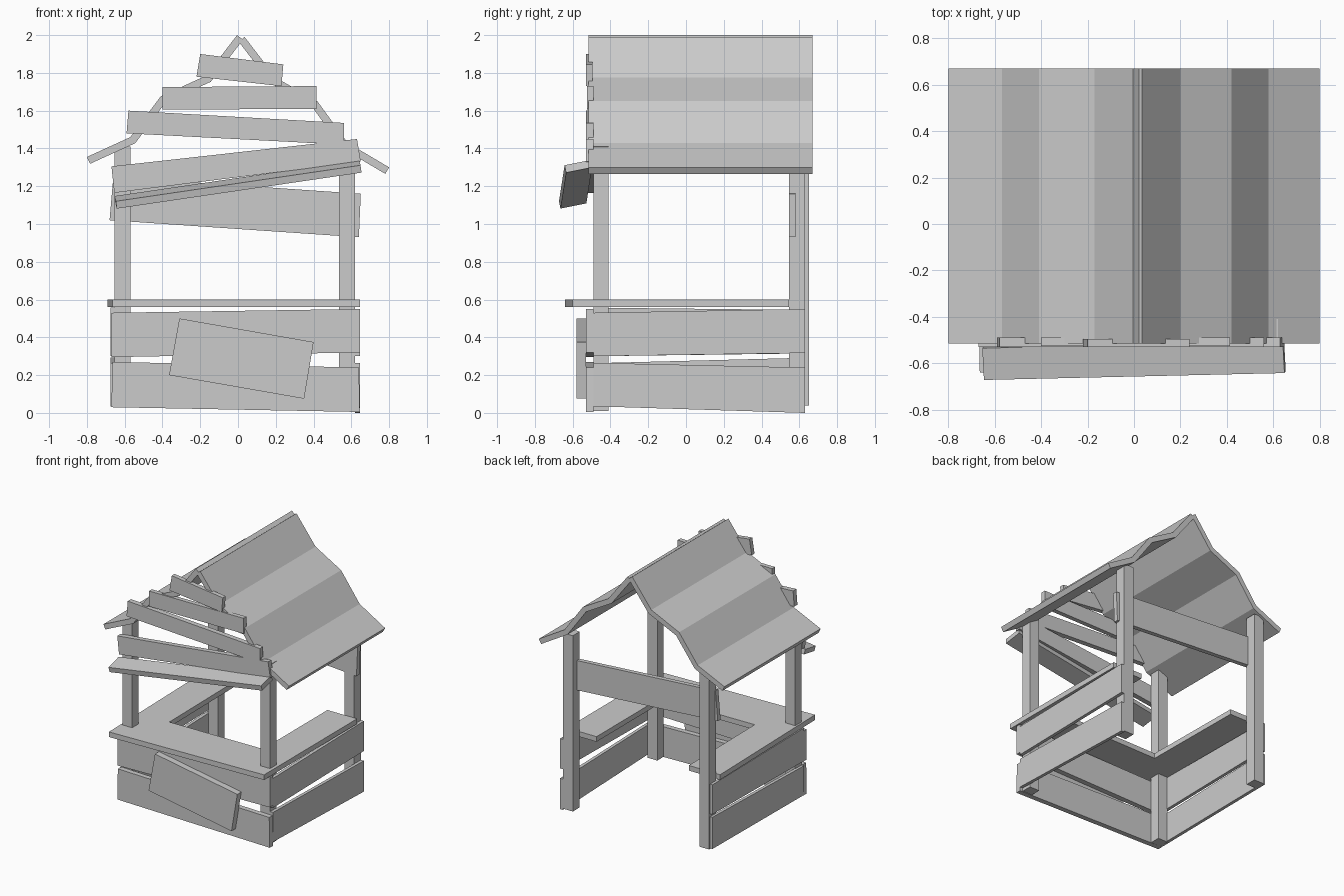
import bpy, bmesh
from mathutils import Vector

if "Cube" in bpy.data.objects:
    bpy.data.objects.remove(bpy.data.objects["Cube"])


def prism(name, pts, axis, a, b):
    """Extrude a 2D outline from a to b along an axis."""
    place = {'x': lambda p, d: (d, p[0], p[1]),
             'y': lambda p, d: (p[0], d, p[1]),
             'z': lambda p, d: (p[0], p[1], d)}[axis]
    bm = bmesh.new()
    lo = [bm.verts.new(place(p, a)) for p in pts]
    hi = [bm.verts.new(place(p, b)) for p in pts]
    bm.faces.new(lo)
    bm.faces.new(hi[::-1])
    n = len(pts)
    for i in range(n):
        j = (i + 1) % n
        bm.faces.new((lo[i], hi[i], hi[j], lo[j]))
    bmesh.ops.recalc_face_normals(bm, faces=bm.faces)
    me = bpy.data.meshes.new(name)
    bm.to_mesh(me)
    bm.free()
    ob = bpy.data.objects.new(name, me)
    bpy.context.collection.objects.link(ob)
    return ob


def thicken(path, t):
    """Closed outline of a mitred band of thickness t below a left-to-right path."""
    P = [Vector(p) for p in path]
    dirs = [(q - p).normalized() for p, q in zip(P, P[1:])]
    norms = [Vector((d.y, -d.x)) for d in dirs]
    under = []
    for i, p in enumerate(P):
        n1, n2 = norms[max(i - 1, 0)], norms[min(i, len(norms) - 1)]
        m = (n1 + n2).normalized()
        under.append(p + m * (t / m.dot(n1)))
    return P + under[::-1]


# Corner posts: x range, y range, z range
for name, x0, x1, y0, y1, z0, z1 in [
        ("front_left_post", -.655, -.57, -.49, -.41, .03, 1.41),
        ("front_right_post", .535, .62, -.49, -.41, .01, 1.41),
        ("back_left_post", -.655, -.57, .565, .65, .04, 1.40),
        ("back_right_post", .535, .62, .545, .63, .01, 1.38)]:
    prism(name, [(x0, y0), (x1, y0), (x1, y1), (x0, y1)], 'z', z0, z1)

# U-shaped counter
prism("counter", [(-.665, -.64), (.645, -.60), (.645, .545), (.39, .545), (.39, -.25),
                  (-.41, -.26), (-.42, .565), (-.69, .565)], 'z', .56, .60)

# Crooked wall boards on both sides
sides = {"right": (.62, .645), "left": (-.675, -.65)}
for name, side, pts in [
        ("lower", "right", [(-.49, .035), (.63, 0), (.63, .24), (-.49, .265)]),
        ("upper", "right", [(-.49, .30), (.63, .317), (.63, .55), (-.49, .53)]),
        ("lower", "left", [(-.49, .035), (.64, .045), (.64, .292), (-.49, .263)]),
        ("upper", "left", [(-.49, .30), (.64, .315), (.64, .545), (-.49, .557)])]:
    prism(f"{side}_{name}_board", pts, 'x', *sides[side])

# Front wall boards, gable boards, loose sign plank and back cross board
for name, pts, y0, y1 in [
        ("front_lower_board", [(-.67, .03), (.645, .005), (.64, .24), (-.665, .27)], -.53, -.49),
        ("front_upper_board", [(-.67, .295), (.645, .32), (.645, .55), (-.67, .53)], -.53, -.49),
        ("sign_plank", [(-.365, .20), (.35, .075), (.40, .375), (-.31, .50)], -.58, -.53),
        ("gable_board_1", [(-.22, 1.78), (.23, 1.73), (.24, 1.845), (-.20, 1.90)], -.53, -.495),
        ("gable_board_2", [(-.40, 1.605), (.415, 1.61), (.415, 1.73), (-.40, 1.725)], -.525, -.49),
        ("gable_board_3", [(-.59, 1.48), (.56, 1.42), (.56, 1.535), (-.58, 1.60)], -.53, -.49),
        ("gable_board_4", [(-.655, 1.165), (.65, 1.33), (.63, 1.45), (-.67, 1.305)], -.53, -.49),
        ("back_cross_board", [(-.68, 1.02), (.64, .93), (.65, 1.16), (-.66, 1.25)], .545, .58)]:
    prism(name, pts, 'y', y0, y1)

# Tilted awning ledge above the window
awning = prism("awning_ledge", [(-.655, -.07), (.655, -.07), (.655, .07), (-.655, .07)],
               'z', -.02, .02)
awning.location = (0, -.585, 1.21)
awning.rotation_euler = (.2, -.146, .023)

# Kinked roof slopes meeting at the ridge
prism("left_roof", thicken([(-.80, 1.355), (-.57, 1.46), (-.41, 1.675), (-.17, 1.785),
                            (-.005, 2.0)], .04), 'y', -.515, .67)
prism("right_roof", thicken([(.035, 1.99), (.20, 1.775), (.42, 1.65), (.58, 1.43),
                             (.80, 1.30)], .04), 'y', -.515, .67)
